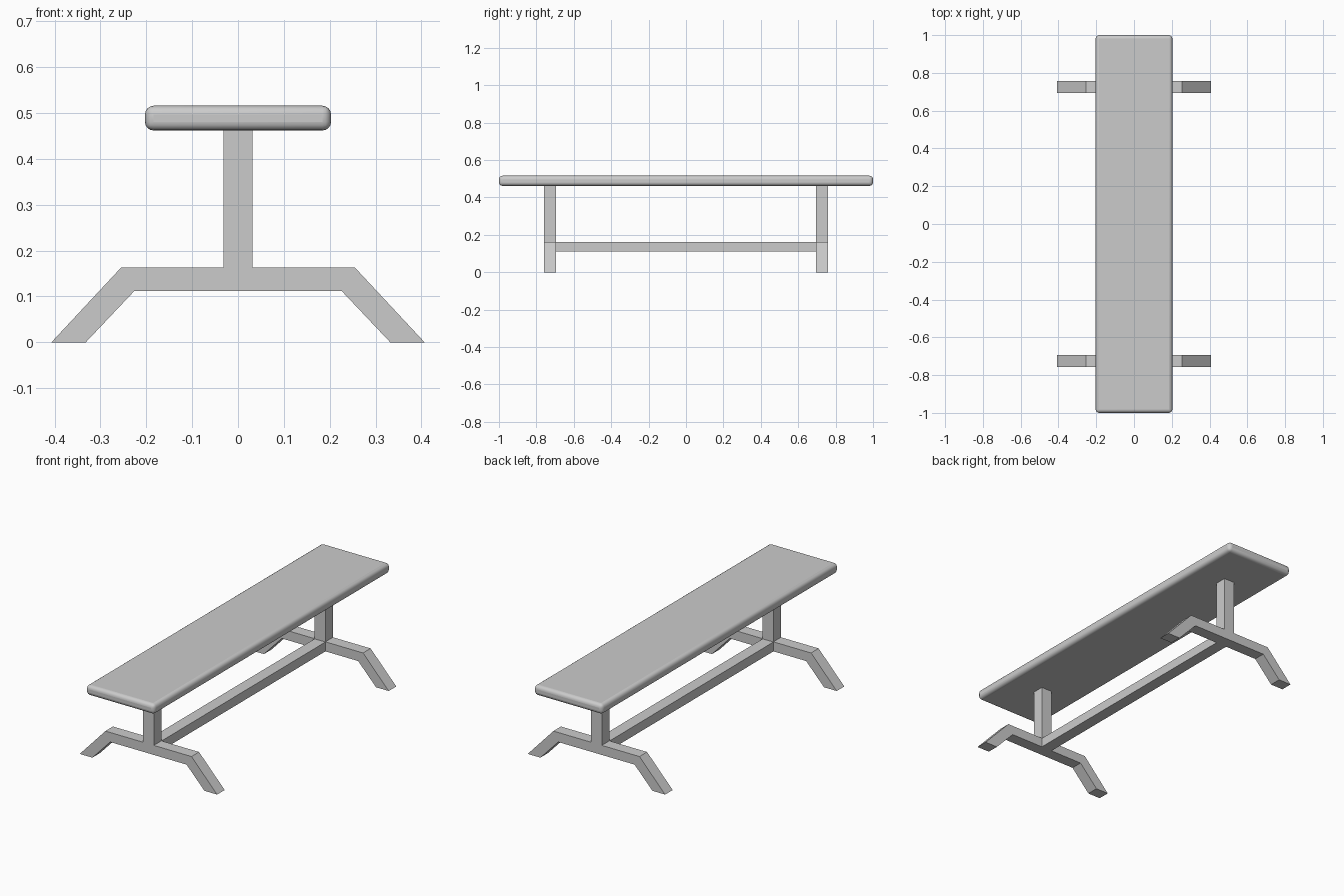
import bpy, bmesh

if "Cube" in bpy.data.objects:
    bpy.data.objects.remove(bpy.data.objects["Cube"])

Y_IN, Y_OUT = 0.694, 0.758      # trestle front and back planes
POST = 0.032                    # half width of post and stretcher
SEAT_Z0, SEAT_Z1 = 0.462, 0.516


def new_object(name, bm):
    bmesh.ops.recalc_face_normals(bm, faces=bm.faces)
    mesh = bpy.data.meshes.new(name)
    bm.to_mesh(mesh)
    bm.free()
    obj = bpy.data.objects.new(name, mesh)
    bpy.context.collection.objects.link(obj)
    return obj


def box(name, x, y, z0, z1):
    bm = bmesh.new()
    bmesh.ops.create_cube(bm, size=1)
    for v in bm.verts:
        v.co = (v.co.x * 2 * x, v.co.y * 2 * y, z1 if v.co.z > 0 else z0)
    return new_object(name, bm)


def trestle(name, y0, y1):
    # Half outline from the post top down to the splayed foot, then mirrored
    half = [(POST, SEAT_Z0 + 0.001), (POST, 0.163), (0.255, 0.163),
            (0.407, 0), (0.332, 0), (0.226, 0.112)]
    outline = half + [(-x, z) for x, z in reversed(half)]
    bm = bmesh.new()
    face = bm.faces.new([bm.verts.new((x, y0, z)) for x, z in outline])
    ext = bmesh.ops.extrude_face_region(bm, geom=[face], use_keep_orig=True)
    for v in ext["geom"]:
        if isinstance(v, bmesh.types.BMVert):
            v.co.y = y1
    return new_object(name, bm)


# Rounded seat plank
seat = box("seat", 0.203, 1.0, SEAT_Z0, SEAT_Z1)
bevel = seat.modifiers.new("rounded_edges", "BEVEL")
bevel.width = 0.019
bevel.segments = 4
bpy.context.view_layer.objects.active = seat
seat.select_set(True)
bpy.ops.object.shade_smooth_by_angle()

# Post and leg frames at each end
trestle("front_trestle", -Y_OUT, -Y_IN)
trestle("back_trestle", Y_IN, Y_OUT)

# Long bar joining the two frames
box("stretcher", POST, Y_IN, 0.112, 0.162)
